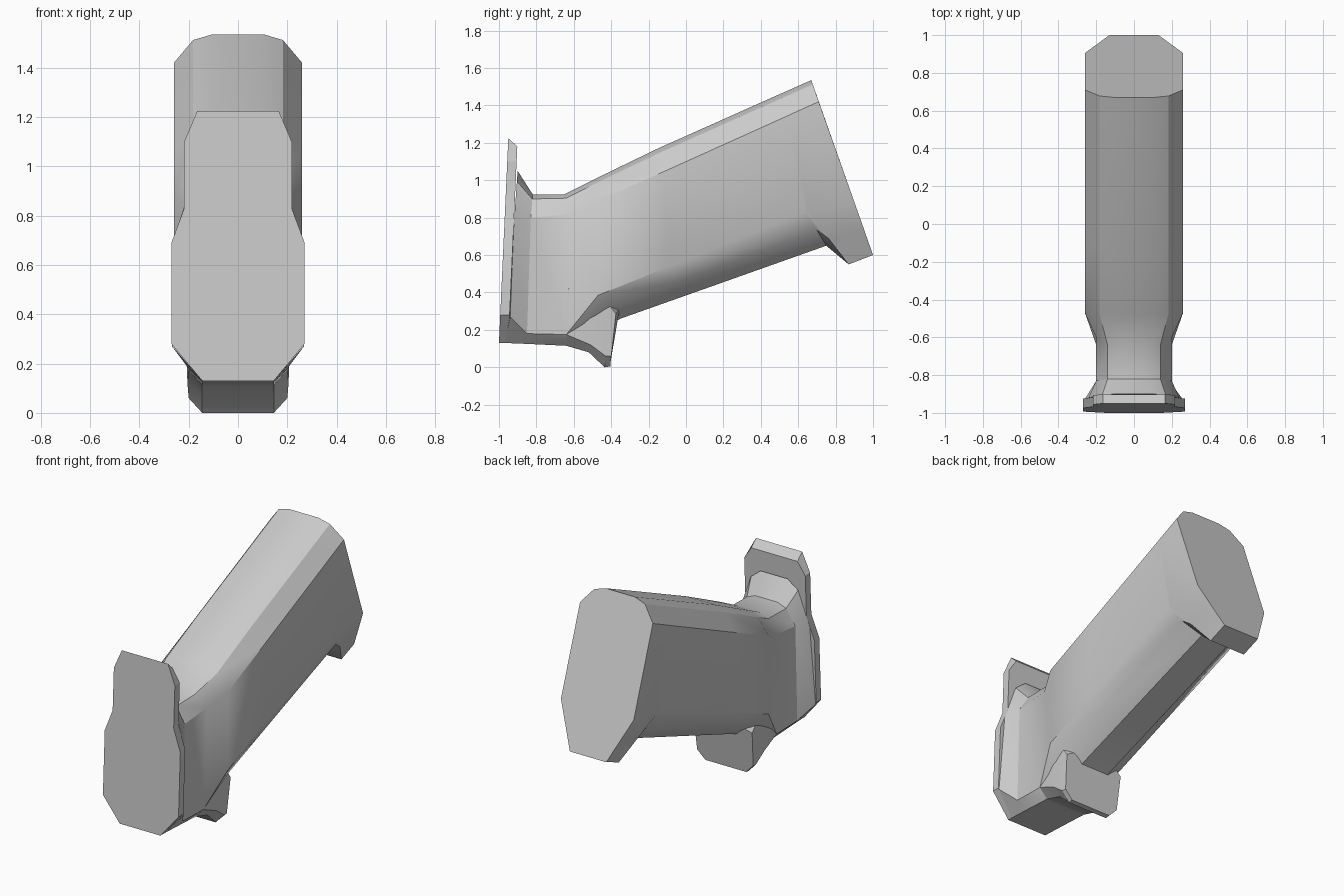
import bpy, bmesh

if "Cube" in bpy.data.objects:
    bpy.data.objects.remove(bpy.data.objects["Cube"])


def make(name, bm, angle=0.5):
    bmesh.ops.recalc_face_normals(bm, faces=bm.faces)
    mesh = bpy.data.meshes.new(name)
    bm.to_mesh(mesh)
    bm.free()
    ob = bpy.data.objects.new(name, mesh)
    bpy.context.collection.objects.link(ob)
    bpy.ops.object.select_all(action='DESELECT')
    ob.select_set(True)
    bpy.context.view_layer.objects.active = ob
    bpy.ops.object.shade_smooth_by_angle(angle=angle)
    return ob


def skin(name, rings):
    """Bridge closed rings of points and cap both ends."""
    bm = bmesh.new()
    loops = [[bm.verts.new(p) for p in r] for r in rings]
    n = len(loops[0])
    for a, b in zip(loops, loops[1:]):
        for i in range(n):
            j = (i + 1) % n
            bm.faces.new((a[i], a[j], b[j], b[i]))
    bm.faces.new(loops[0])
    bm.faces.new(loops[-1])
    return make(name, bm)


def mirrored(half):
    return half + [(-x, y, z) for x, y, z in reversed(half)]


def section(top, up, low, bot, w_up, w_low, w_bot, bulge=0.0):
    """Ring with arched top, flat sides and chamfered or rounded underside."""
    def mix(a, b, t):
        return a[0] + (b[0] - a[0]) * t, a[1] + (b[1] - a[1]) * t
    half = [(0.4 * w_up, *top),
            (0.7 * w_up, *mix(top, up, 0.2)),
            (w_up, *up),
            (w_low, *low),
            ((w_low + w_bot) / 2 + bulge, *mix(low, bot, 0.5 + bulge)),
            (w_bot, *bot)]
    return mirrored(half)


# Slanted grip with flared neck and end lip: top, upper side, lower side, bottom (y, z)
body = [
    ((-0.90, 1.05), (-0.92, 0.77), (-0.94, 0.27), (-0.97, 0.13), 0.24, 0.268, 0.145),
    ((-0.82, 0.925), (-0.83, 0.80), (-0.85, 0.18), (-0.85, 0.125), 0.20, 0.20, 0.145),
    ((-0.65, 0.925), (-0.60, 0.82), (-0.64, 0.175), (-0.64, 0.115), 0.20, 0.20, 0.145),
    ((-0.48, 1.01), (-0.47, 0.89), (-0.47, 0.385), (-0.35, 0.26), 0.26, 0.26, 0.10, 0.03),
    ((-0.15, 1.17), (-0.11, 1.05), (-0.10, 0.535), (0.0, 0.384), 0.26, 0.26, 0.10, 0.03),
    ((0.50, 1.46), (0.54, 1.343), (0.64, 0.83), (0.75, 0.65), 0.26, 0.26, 0.10, 0.03),
    ((0.53, 1.473), (0.57, 1.357), (0.655, 0.828), (0.87, 0.55), 0.26, 0.26, 0.13),
    ((0.67, 1.535), (0.71, 1.42), (0.905, 0.87), (1.0, 0.60), 0.26, 0.26, 0.13),
]
skin("grip_body", [section(*s) for s in body])

# Hooked foot under the neck
foot = [
    ((-0.63, 0.50), (-0.63, 0.42), (-0.64, 0.175), (-0.64, 0.115), 0.20, 0.20, 0.145),
    ((-0.51, 0.47), (-0.51, 0.40), (-0.51, 0.12), (-0.52, 0.08), 0.215, 0.205, 0.145),
    ((-0.42, 0.45), (-0.43, 0.36), (-0.43, 0.06), (-0.435, 0.0), 0.215, 0.20, 0.145),
    ((-0.35, 0.32), (-0.375, 0.285), (-0.40, 0.06), (-0.405, 0.005), 0.21, 0.20, 0.145),
]
skin("foot", [section(*s) for s in foot])

# Leaning front plate
outline = [(0.165, 1.225), (0.218, 1.10), (0.218, 0.83), (0.27, 0.69), (0.27, 0.28), (0.145, 0.13)]


def plate_ring(depth, drop):
    half = []
    for x, z in outline:
        zz = z - drop if z > 1.2 else z
        half.append((x, -1.0 + (zz - 0.13) * 0.0457 + depth, zz))
    return mirrored(half)


skin("front_plate", [plate_ring(0.0, 0.0), plate_ring(0.05, 0.045)])
